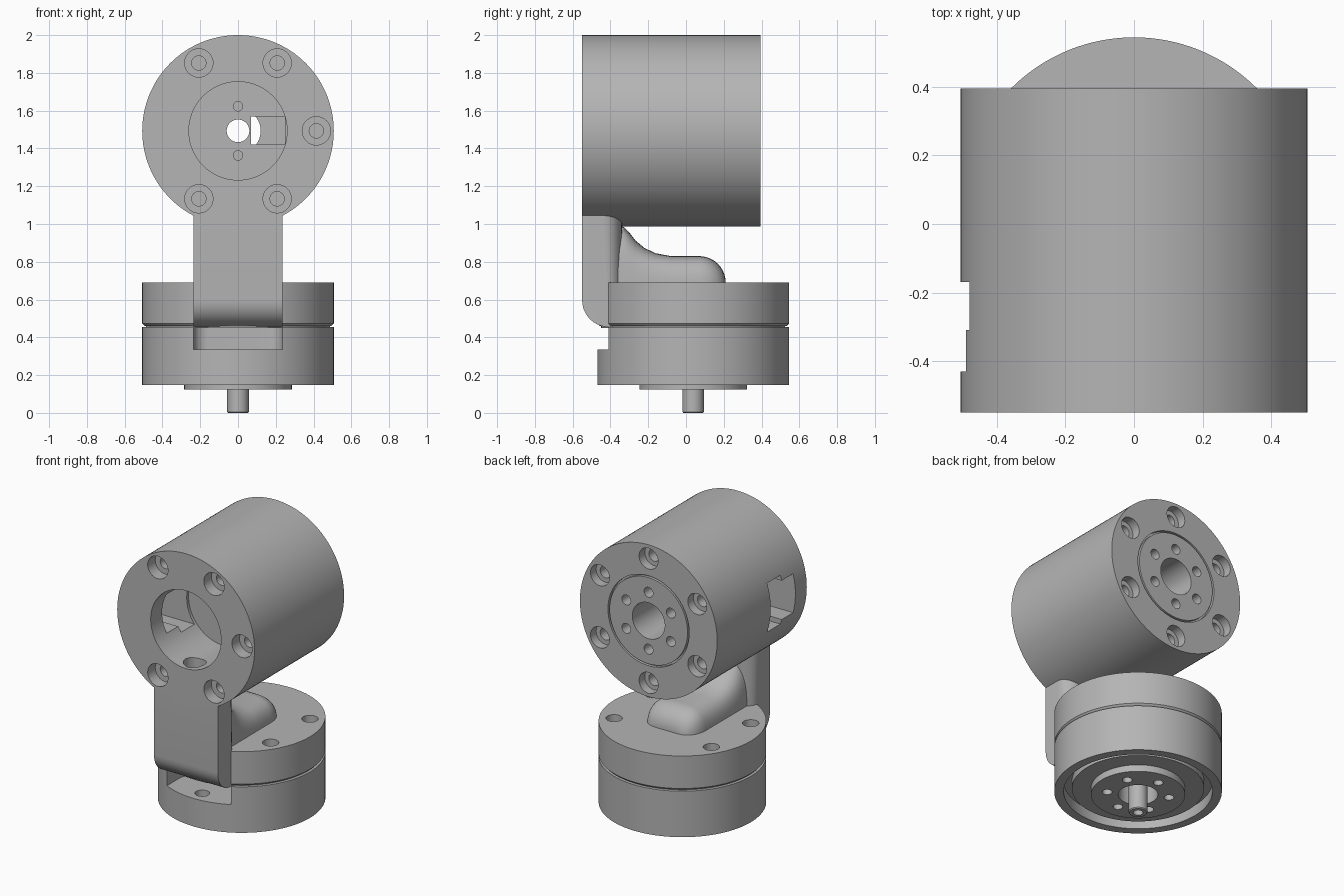
import bpy, bmesh, math
from mathutils import Matrix, Vector

cube = bpy.data.objects.get("Cube")
if cube:
    bpy.data.objects.remove(cube, do_unlink=True)

grey = bpy.data.materials.new("machined grey")
grey.use_nodes = True
colour = (0.46, 0.46, 0.46, 1)
grey.diffuse_color = colour
bsdf = next(n for n in grey.node_tree.nodes if n.type == 'BSDF_PRINCIPLED')
bsdf.inputs["Base Color"].default_value = colour

R, HEAD_Z, BASE_Y = 0.507, 1.493, 0.038
BOLT_R, DISC_R = 0.415, 0.19
ALONG_Y = Matrix.Rotation(-math.pi / 2, 4, 'X')
AGAINST_Y = Matrix.Rotation(math.pi / 2, 4, 'X')
DOWN = Matrix.Rotation(math.pi, 4, 'X')
UP = Matrix.Identity(4)


def at(x, y, z, turn=UP):
    return Matrix.Translation((x, y, z)) @ turn


def lathe(bm, profile, matrix, steps=96, closed=False):
    """Revolve (radius, height) points round the local z axis."""
    rings = []
    for r, h in profile:
        count = steps if r > 0 else 1
        rings.append([bm.verts.new(matrix @ Vector((r * math.cos(2 * math.pi * i / count),
                                                    r * math.sin(2 * math.pi * i / count), h)))
                      for i in range(count)])
    pairs = list(zip(rings, rings[1:])) + ([(rings[-1], rings[0])] if closed else [])
    for a, b in pairs:
        for i in range(steps):
            j = (i + 1) % steps
            quad = [a[i % len(a)], a[j % len(a)], b[j % len(b)], b[i % len(b)]]
            bm.faces.new(list(dict.fromkeys(quad)))


def box(bm, low, high):
    size = Vector(high) - Vector(low)
    mid = (Vector(high) + Vector(low)) / 2
    return bmesh.ops.create_cube(bm, size=1, matrix=Matrix.Translation(mid) @ Matrix.Diagonal((*size, 1)))


def finish(name, bm):
    bmesh.ops.recalc_face_normals(bm, faces=bm.faces[:])
    mesh = bpy.data.meshes.new(name)
    bm.to_mesh(mesh)
    bm.free()
    mesh.materials.append(grey)
    obj = bpy.data.objects.new(name, mesh)
    bpy.context.collection.objects.link(obj)
    return obj


def select(obj):
    bpy.ops.object.select_all(action='DESELECT')
    obj.select_set(True)
    bpy.context.view_layer.objects.active = obj


def cut(obj, build):
    """Subtract the shapes that build() adds to an empty bmesh."""
    bm = bmesh.new()
    build(bm)
    cutter = finish("cutter", bm)
    cutter.hide_render = True
    mod = obj.modifiers.new("cut", 'BOOLEAN')
    mod.operation, mod.solver, mod.object = 'DIFFERENCE', 'EXACT', cutter
    select(obj)
    bpy.ops.object.modifier_apply(modifier=mod.name)
    bpy.data.objects.remove(cutter, do_unlink=True)


def smooth(obj):
    select(obj)
    bpy.ops.object.shade_smooth_by_angle(angle=math.radians(30))


def pin(r, depth):
    return [(0, -0.05), (r, -0.05), (r, depth), (0, depth)]


def counterbore(r, depth, inner, total):
    return [(0, -0.05), (r, -0.05), (r, depth), (inner, depth), (inner, total), (0, total)]


def around(radius, angles):
    for a in angles:
        yield radius * math.cos(math.radians(a)), radius * math.sin(math.radians(a))


SIX = range(30, 390, 60)

# Head: horizontal drum with front bore, inner wall and rear output disc
bm = bmesh.new()
lathe(bm, [(0.06, -0.15), (0.26, -0.15), (0.26, -0.55), (R, -0.55), (R, 0.395), (0.3, 0.395),
           (0.3, 0.375), (0.288, 0.375), (0.288, 0.395), (0.12, 0.395), (0.12, 0), (0.06, 0)],
      at(0, 0, HEAD_Z, ALONG_Y), 128, True)
head = finish("head_drum", bm)


def head_holes(bm):
    for x, z in around(BOLT_R, (0, 60, 120, 240, 300)):
        lathe(bm, counterbore(0.075, 0.08, 0.038, 0.2), at(x, -0.55, HEAD_Z + z, ALONG_Y), 32)
    for x, z in around(BOLT_R, SIX):
        lathe(bm, counterbore(0.07, 0.06, 0.04, 0.18), at(x, 0.395, HEAD_Z + z, AGAINST_Y), 32)
    for x, z in around(DISC_R, SIX):
        lathe(bm, pin(0.033, 0.1), at(x, 0.395, HEAD_Z + z, AGAINST_Y), 24)
    for z in (-0.13, 0.13):
        lathe(bm, pin(0.025, 0.06), at(0, -0.15, HEAD_Z + z, ALONG_Y), 24)


def cable_hole(bm):
    lathe(bm, [(0, 0.8), (0.07, 0.8), (0.07, 1.35), (0, 1.35)], at(0, -0.455, 0), 32)


cut(head, head_holes)
cut(head, cable_hole)
cut(head, lambda bm: box(bm, (0.07, -0.2, 1.42), (0.25, 0.02, 1.57)))
# Stepped side window into the bore
cut(head, lambda bm: box(bm, (-0.7, -0.31, HEAD_Z - 0.163), (-0.1, -0.17, HEAD_Z + 0.163)))
cut(head, lambda bm: box(bm, (-0.7, -0.43, HEAD_Z - 0.13), (-0.1, -0.3, HEAD_Z + 0.13)))
smooth(head)

# Arm: upright with rounded toe and rounded rear corners
bm = bmesh.new()
arc = [math.radians(a) for a in range(180, 271, 9)]
side = [(-0.55, 1.05)] + [(-0.41 + 0.14 * math.cos(a), 0.597 + 0.142 * math.sin(a)) for a in arc]
side += [(-0.34, 0.455), (-0.34, 1.05)]
face = bm.faces.new([bm.verts.new((-0.236, y, z)) for y, z in side])
moved = bmesh.ops.extrude_face_region(bm, geom=[face])["geom"]
bmesh.ops.translate(bm, vec=(0.472, 0, 0), verts=[v for v in moved if isinstance(v, bmesh.types.BMVert)])
rear = [e for e in bm.edges if all(abs(v.co.y + 0.34) < 1e-4 for v in e.verts)
        and abs(e.verts[0].co.z - e.verts[1].co.z) > 0.1]
bmesh.ops.bevel(bm, geom=rear, offset=0.1, segments=8, profile=0.5, affect='EDGES')
arm = finish("support_arm", bm)
cut(arm, cable_hole)
smooth(arm)

# Fairing: rounded cable cover sweeping from the arm down on to the base
stations = [(-0.42, 1.0, 0.2), (-0.33, 0.985, 0.2), (-0.3, 0.955, 0.2), (-0.27, 0.915, 0.2),
            (-0.22, 0.873, 0.2), (-0.16, 0.845, 0.2), (-0.08, 0.83, 0.2)]
for i in range(11):
    a = math.pi / 2 * i / 10
    stations.append((0.07 + 0.14 * math.sin(a), 0.69 + 0.14 * math.cos(a), 0.1 + 0.1 * math.cos(a)))
bm = bmesh.new()
rings = []
for y, h, w in stations:
    ring = []
    for i in range(25):
        c, s = math.cos(math.pi * i / 24), math.sin(math.pi * i / 24)
        ring.append(bm.verts.new((math.copysign(abs(c) ** 0.6, c) * w, y, 0.62 + (h - 0.62) * abs(s) ** 0.6)))
    rings.append(ring)
for a, b in zip(rings, rings[1:]):
    for i in range(25):
        j = (i + 1) % 25
        bm.faces.new((a[i], a[j], b[j], b[i]))
bm.faces.new(rings[0])
bm.faces.new(rings[-1])
smooth(finish("cable_fairing", bm))

# Base cap: disc carrying the arm, with four bolt holes
bm = bmesh.new()
lathe(bm, [(0, 0.45), (0.487, 0.45), (0.487, 0.46), (0.495, 0.46), (R, 0.473), (R, 0.69), (0, 0.69)],
      at(0, BASE_Y, 0), 128)
cap = finish("base_cap", bm)


def cap_holes(bm):
    for x, y in around(BOLT_R, (30, 150, 210, 330)):
        lathe(bm, pin(0.05, 0.14), at(x, BASE_Y + y, 0.69, DOWN), 32)


cut(cap, cap_holes)
smooth(cap)

# Base housing: drum with recessed underside and protruding output disc
bm = bmesh.new()
lathe(bm, [(0, 0.3), (0.12, 0.3), (0.12, 0.125), (0.285, 0.125), (0.285, 0.17), (0.4, 0.17),
           (0.4, 0.22), (0.45, 0.22), (0.45, 0.148), (R, 0.148), (R, 0.455), (0, 0.455)],
      at(0, BASE_Y, 0), 128)
housing = finish("base_housing", bm)


def front_notch(bm):
    box(bm, (-0.236, -0.7, 0.335), (0.236, -0.2, 0.5))
    upright = [e for e in bm.edges if abs(e.verts[0].co.z - e.verts[1].co.z) > 0.1
               and e.verts[0].co.y > -0.5]
    bmesh.ops.bevel(bm, geom=upright, offset=0.075, segments=8, profile=0.5, affect='EDGES')


def housing_holes(bm):
    for x, y in around(DISC_R, SIX):
        lathe(bm, pin(0.03, 0.1), at(x, BASE_Y + y, 0.125), 24)
    lathe(bm, pin(0.045, 0.08), at(0, BASE_Y - BOLT_R, 0.335, DOWN), 32)


cut(housing, front_notch)
cut(housing, housing_holes)
smooth(housing)

# Shaft: hollow drive pin under the base
bm = bmesh.new()
lathe(bm, [(0, 0.08), (0.03, 0.08), (0.03, 0), (0.052, 0), (0.057, 0.006), (0.057, 0.31), (0, 0.31)],
      at(0, BASE_Y, 0), 32)
smooth(finish("drive_shaft", bm))
